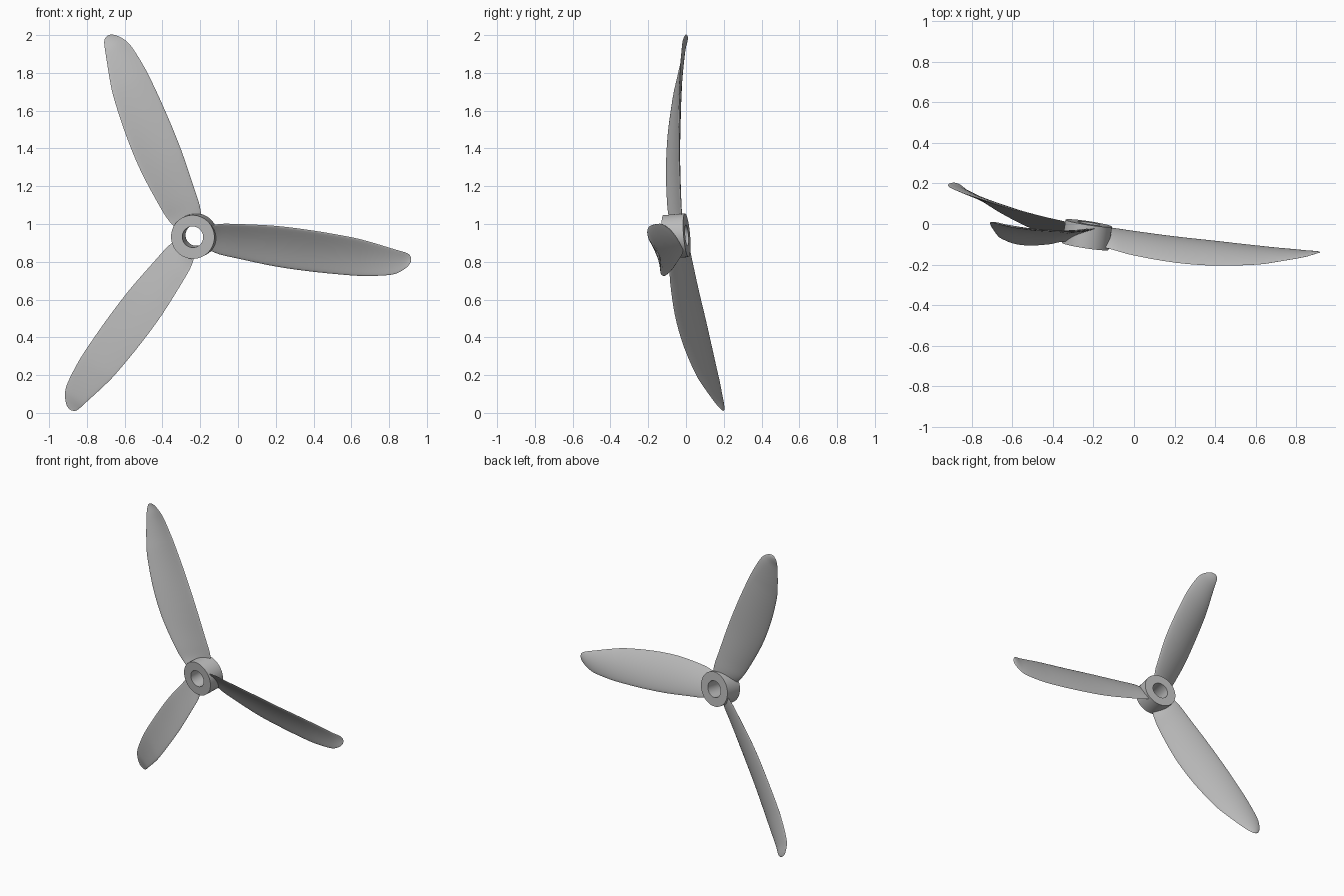
import bpy, bmesh, math
from mathutils import Vector, Matrix

cube = bpy.data.objects.get("Cube")
if cube:
    bpy.data.objects.remove(cube, do_unlink=True)

grey = bpy.data.materials.new("plain grey")
grey.use_nodes = True
COLOUR = (0.5, 0.5, 0.5, 1)
grey.diffuse_color = COLOUR
grey.node_tree.nodes["Principled BSDF"].inputs["Base Color"].default_value = COLOUR

# Tilted shaft: a point on it and its direction, pointing to the back
CENTRE = Vector((-0.22, 0.02, 0.942))
AXIS = Vector((0.15, 0.985, 0.082)).normalized()


def make_object(name, bm):
    bmesh.ops.recalc_face_normals(bm, faces=bm.faces)
    mesh = bpy.data.meshes.new(name)
    bm.to_mesh(mesh)
    bm.free()
    mesh.materials.append(grey)
    obj = bpy.data.objects.new(name, mesh)
    bpy.context.collection.objects.link(obj)
    bpy.ops.object.select_all(action='DESELECT')
    obj.select_set(True)
    bpy.context.view_layer.objects.active = obj
    bpy.ops.object.shade_smooth_by_angle(angle=math.radians(40))
    return obj


def bridge(bm, ring_a, ring_b):
    n = len(ring_a)
    for i in range(n):
        j = (i + 1) % n
        bm.faces.new((ring_a[i], ring_a[j], ring_b[j], ring_b[i]))


# Hub: a short tube, four rings joined in a loop
def make_hub(outer, bore, front, back, sides=64):
    bm = bmesh.new()
    turn = AXIS.to_track_quat('Z', 'Y')
    rings = []
    for radius, along in ((outer, front), (outer, back), (bore, back), (bore, front)):
        ring = []
        for i in range(sides):
            a = math.tau * i / sides
            local = Vector((radius * math.cos(a), radius * math.sin(a), along))
            ring.append(bm.verts.new(CENTRE + turn @ local))
        rings.append(ring)
    for k in range(len(rings)):
        bridge(bm, rings[k], rings[(k + 1) % len(rings)])
    return make_object("hub", bm)


# Blade stations: x, then y and z of the front edge, y and z of the back edge
STATIONS = [
    (-0.17, -0.11, 0.985, -0.012, 0.87),
    (-0.1, -0.128, 1.0, -0.02, 0.84),
    (0.0, -0.155, 1.0, -0.035, 0.817),
    (0.2, -0.19, 0.99, -0.062, 0.775),
    (0.4, -0.205, 0.965, -0.084, 0.747),
    (0.6, -0.2, 0.93, -0.107, 0.728),
    (0.7, -0.187, 0.905, -0.118, 0.725),
    (0.8, -0.17, 0.875, -0.128, 0.73),
    (0.85, -0.16, 0.86, -0.134, 0.743),
    (0.89, -0.148, 0.848, -0.137, 0.768),
    (0.91, -0.142, 0.835, -0.139, 0.79),
    (0.917, -0.14, 0.817, -0.14, 0.808),
]


def smooth_stations(rows, steps=4):
    """Catmull-Rom curve through the stations."""
    result = []
    last = len(rows) - 1
    for i in range(last):
        quad = (rows[max(i - 1, 0)], rows[i], rows[i + 1], rows[min(i + 2, last)])
        for s in range(steps):
            t = s / steps
            result.append([
                b + t * ((c - a) + t * ((2 * a - 5 * b + 4 * c - d)
                                        + t * (3 * b - a - 3 * c + d))) / 2
                for a, b, c, d in zip(*quad)])
    return result + [rows[last]]


# Blade: thin cambered sections lofted from hub to tip, then turned on the shaft
def make_blade(name, angle, camber=0.28, thickness=0.045, points=28):
    bm = bmesh.new()
    turn = Matrix.Rotation(angle, 3, AXIS)
    rings = []
    for x, front_y, front_z, back_y, back_z in smooth_stations(STATIONS):
        front = Vector((x, front_y, front_z))
        chord = Vector((x, back_y, back_z)) - front
        bulge = Vector((1, 0, 0)).cross(chord)
        ring = []
        for i in range(points):
            a = math.tau * i / points
            t = (1 - math.cos(a)) / 2
            lift = camber * t * (1 - t) + thickness * math.sin(a)
            p = front + chord * t + bulge * lift
            ring.append(bm.verts.new(CENTRE + turn @ (p - CENTRE)))
        rings.append(ring)
    for a, b in zip(rings, rings[1:]):
        bridge(bm, a, b)
    bm.faces.new(rings[0])
    bm.faces.new(rings[-1])
    return make_object(name, bm)


make_hub(outer=0.116, bore=0.056, front=-0.132, back=-0.016)
for k, name in enumerate(("left_blade", "lower_blade", "upper_blade")):
    make_blade(name, k * math.tau / 3)
